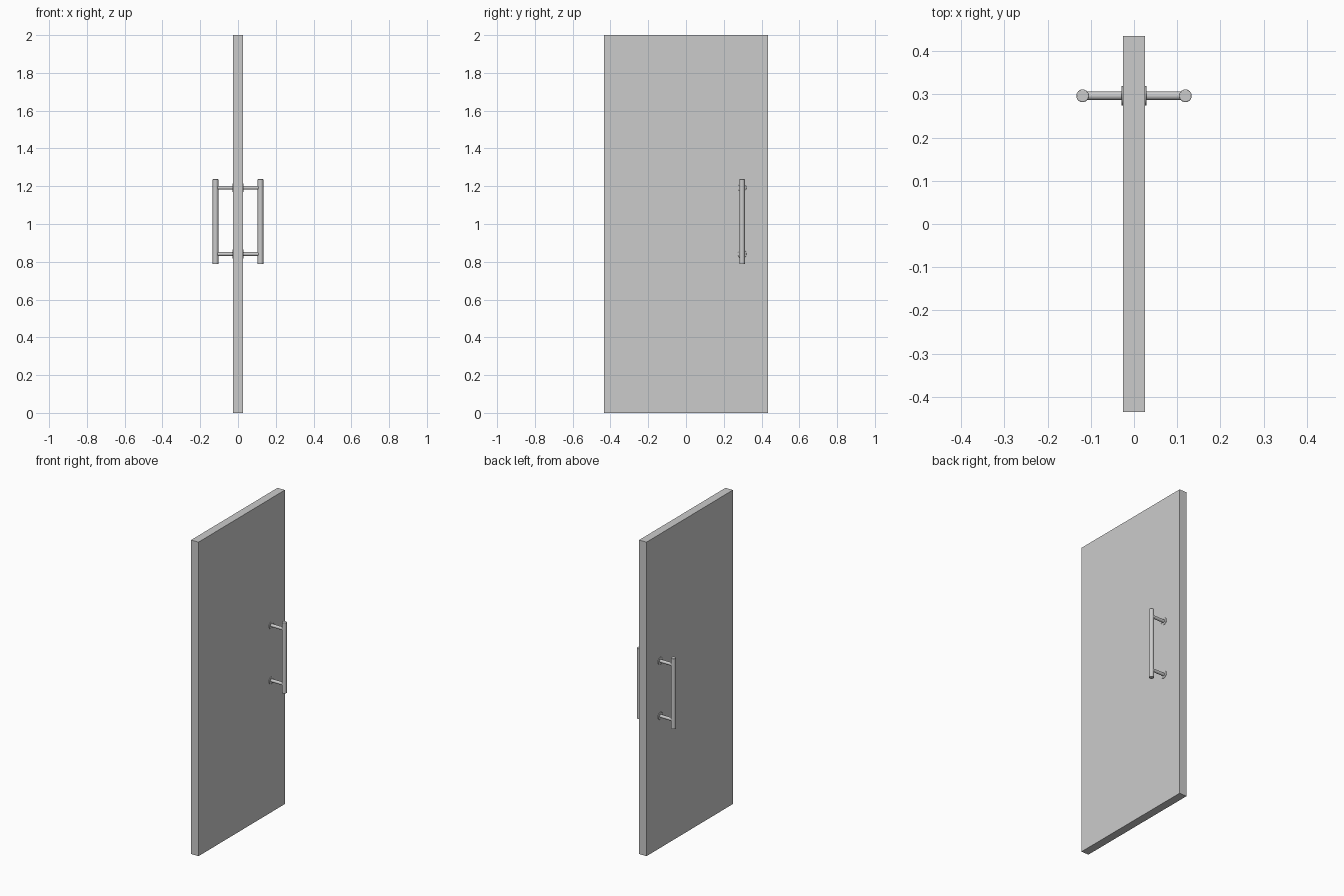
import bpy, math

if "Cube" in bpy.data.objects:
    bpy.data.objects.remove(bpy.data.objects["Cube"])

HANDLE_Y = 0.297
BAR_X = 0.119
DOOR_HALF = 0.026


def smooth(obj):
    bpy.ops.object.select_all(action='DESELECT')
    obj.select_set(True)
    bpy.context.view_layer.objects.active = obj
    bpy.ops.object.shade_smooth_by_angle(angle=math.radians(35))


def rod(name, radius, length, loc, along_x=False, bevel=0.0):
    rot = (0, math.pi / 2, 0) if along_x else (0, 0, 0)
    bpy.ops.mesh.primitive_cylinder_add(vertices=32, radius=radius, depth=length,
                                        location=loc, rotation=rot)
    obj = bpy.context.object
    obj.name = name
    if bevel:
        mod = obj.modifiers.new("edge_bevel", 'BEVEL')
        mod.width = bevel
        mod.segments = 2
        mod.limit_method = 'ANGLE'
        mod.angle_limit = math.radians(40)
    smooth(obj)
    return obj


# Door slab
bpy.ops.mesh.primitive_cube_add(size=1, location=(0, 0, 1))
door = bpy.context.object
door.name = "door_panel"
door.scale = (2 * DOOR_HALF, 0.87, 2)
bpy.ops.object.transform_apply(location=False, rotation=False, scale=True)

# Pull handle on each side: grip bar, two posts and their collars
for side, s in (("left", -1), ("right", 1)):
    rod(f"{side}_grip_bar", 0.0147, 0.45, (s * BAR_X, HANDLE_Y, 1.012), bevel=0.002)
    for level, z in (("lower", 0.841), ("upper", 1.192)):
        inner = DOOR_HALF - 0.004
        rod(f"{side}_{level}_post", 0.0098, BAR_X - inner,
            (s * (BAR_X + inner) / 2, HANDLE_Y, z), along_x=True)
        rod(f"{side}_{level}_collar", 0.023, 0.008,
            (s * (DOOR_HALF - 0.001), HANDLE_Y, z), along_x=True, bevel=0.0015)
